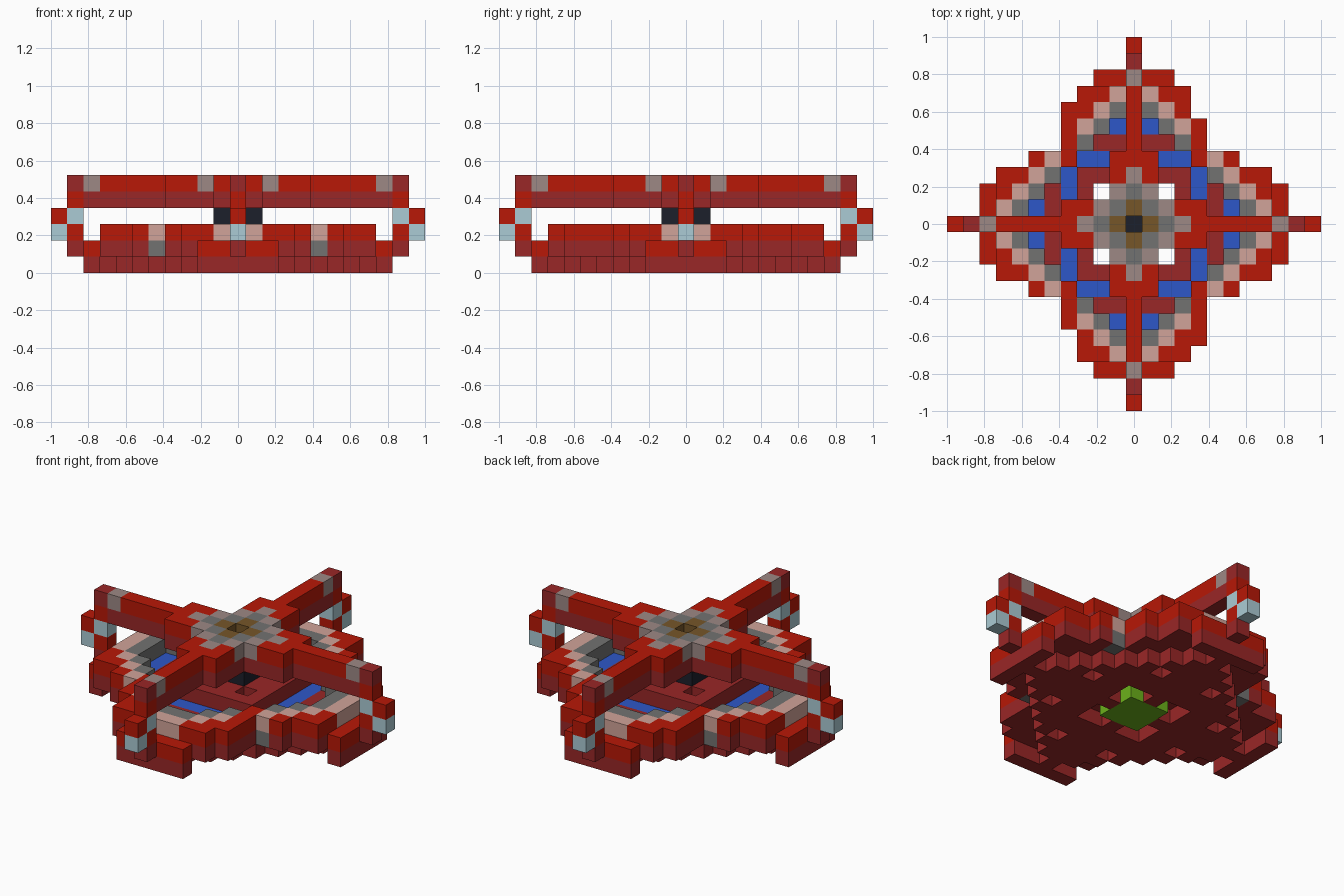
import bpy, bmesh
from mathutils import Vector

cube = bpy.data.objects.get("Cube")
if cube:
    bpy.data.objects.remove(cube, do_unlink=True)

U = 2 / 23  # block size

# Palette
PALETTE = {
    "r": ("red", (0.48, 0.009, 0.002)),
    "m": ("maroon", (0.32, 0.02, 0.02)),
    "t": ("tan", (0.64, 0.37, 0.32)),
    "g": ("dark_grey", (0.17, 0.17, 0.165)),
    "l": ("warm_grey", (0.34, 0.25, 0.235)),
    "b": ("blue", (0.027, 0.095, 0.58)),
    "k": ("black", (0.012, 0.014, 0.024)),
    "c": ("pale_blue", (0.41, 0.6, 0.66)),
    "n": ("brown", (0.18, 0.093, 0.022)),
    "e": ("green", (0.15, 0.44, 0.011)),
}
KEYS = list(PALETTE)
MATS = []
for label, rgb in PALETTE.values():
    mat = bpy.data.materials.new(label)
    mat.use_nodes = True
    mat.diffuse_color = (*rgb, 1)
    mat.node_tree.nodes["Principled BSDF"].inputs["Base Color"].default_value = (*rgb, 1)
    MATS.append(mat)


def build(name, cells):
    """Make one mesh from coloured blocks, keeping only outer faces."""
    bm = bmesh.new()
    for (x, y, z), key in cells.items():
        centre = Vector((x, y, z + 0.5))
        for axis in range(3):
            for sign in (-1, 1):
                n = Vector((0, 0, 0))
                n[axis] = sign
                if (x + int(n.x), y + int(n.y), z + int(n.z)) in cells:
                    continue
                a = Vector((0, 0, 0))
                a[(axis + 1) % 3] = 0.5
                b = n.cross(a)
                mid = centre + n * 0.5
                corners = (mid - a - b, mid + a - b, mid + a + b, mid - a + b)
                face = bm.faces.new([bm.verts.new(p * U) for p in corners])
                face.material_index = KEYS.index(key)
    bmesh.ops.remove_doubles(bm, verts=bm.verts, dist=U * 0.01)
    mesh = bpy.data.meshes.new(name)
    bm.to_mesh(mesh)
    bm.free()
    for mat in MATS:
        mesh.materials.append(mat)
    obj = bpy.data.objects.new(name, mesh)
    bpy.context.collection.objects.link(obj)


def mirrored(x, y):
    return {(sx * x, sy * y) for sx in (-1, 1) for sy in (-1, 1)}


# Lower hull: one quadrant of top colours, rows outward from the middle
QUADRANT = [
    "mmmmbmbgtr",
    "mmmmbmbgtr",
    "mm.mbmgtrr",
    "mmmmbgtrr",
    "bbbbrtr",
    "mmmgr",
    "bbgtr",
    "ggtr",
    "ttrr",
    "rrr",
]
SLOTS = {(1, 2), (2, 1), (2, 5), (5, 2)}  # recesses under the hull
hull = {}


def column(x, y, top):
    ax, ay = abs(x), abs(y)
    far = max(ax, ay)
    # Keel layer: a stepped diamond with a bar at each end
    if far == 9 or (ax + ay <= 8 and (ax, ay) not in SLOTS):
        hull[x, y, 0] = "e" if far <= 1 else "m"
    # Sunken floor and low end bars stop here, the rest rises one block
    if far == 9 or top == "b" or (top == "m" and far == 5):
        hull[x, y, 1] = top
    else:
        hull[x, y, 1] = "g" if (ax, ay) == (5, 4) else "m"
        hull[x, y, 2] = top


for qy, row in enumerate(QUADRANT):
    for qx, key in enumerate(row):
        if key != ".":
            for x, y in mirrored(qx, qy):
                column(x, y, key)
column(-4, 7, "r")
column(4, -7, "r")
build("lower_hull", hull)

# Core joining hull and cross
build("core", {(x, y, 3): "k" for x in (-1, 0, 1) for y in (-1, 0, 1)})

# Upper cross with a diamond pattern in the middle
cross = {}
for x in range(-10, 11):
    for y in range(-10, 11):
        far, near = max(abs(x), abs(y)), min(abs(x), abs(y))
        if near == 0 or (near == 1 and far <= 4):
            top = "knglrrrrrrr"[far + near]
            if near == 0 and far > 8:
                top = "l" if far == 9 else "m"
            if far:
                cross[x, y, 5] = top
            cross[x, y, 4] = "k" if far == 0 else "r" if far == 10 else "m"
build("upper_cross", cross)

# Posts at the four tips
POST = [(10, 1, "m"), (10, 2, "r"), (10, 3, "c"), (11, 2, "c"), (11, 3, "r")]
for name, dx, dy in (("left", 1, 0), ("right", -1, 0), ("back", 0, 1), ("front", 0, -1)):
    build(name + "_post", {(dx * d, dy * d, z): key for d, z, key in POST})
